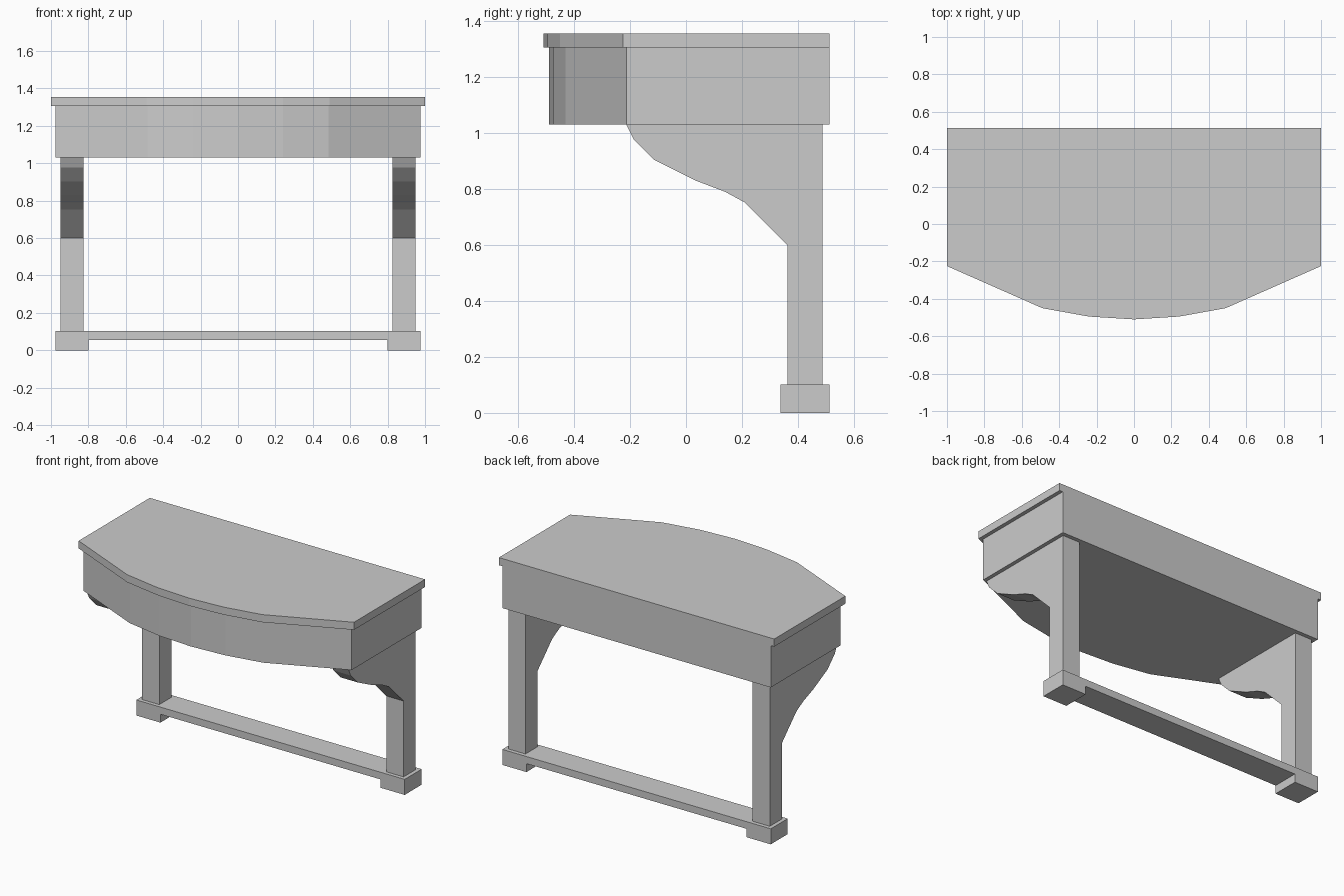
import bpy, bmesh
from mathutils import Vector

if "Cube" in bpy.data.objects:
    bpy.data.objects.remove(bpy.data.objects["Cube"])

grey = bpy.data.materials.new("plain grey")
grey.diffuse_color = (0.6, 0.6, 0.6, 1)
grey.use_nodes = True
grey.node_tree.nodes["Principled BSDF"].inputs["Base Color"].default_value = grey.diffuse_color


def prism(name, profile, to_3d, depth):
    """Extrude a flat profile, placed in space by to_3d, along the depth vector."""
    bm = bmesh.new()
    face = bm.faces.new([bm.verts.new(to_3d(a, b)) for a, b in profile])
    ext = bmesh.ops.extrude_face_region(bm, geom=[face])
    verts = [g for g in ext["geom"] if isinstance(g, bmesh.types.BMVert)]
    bmesh.ops.translate(bm, verts=verts, vec=Vector(depth))
    bmesh.ops.recalc_face_normals(bm, faces=bm.faces)
    mesh = bpy.data.meshes.new(name)
    bm.to_mesh(mesh)
    bm.free()
    mesh.materials.append(grey)
    obj = bpy.data.objects.new(name, mesh)
    bpy.context.collection.objects.link(obj)
    return obj


def mirrored(half):
    """Complete a half outline whose first point lies on x = 0."""
    return half + [(-x, v) for x, v in reversed(half) if x > 0]


# Bow-fronted slab: half outline from front centre round to the back corner
def bow(name, half, z, height):
    prism(name, mirrored(half), lambda x, y: (x, y, z), (0, 0, height))


bow("table_top", [(0, -0.51), (0.24, -0.495), (0.49, -0.45), (1, -0.225), (1, 0.513)],
    1.305, 0.05)
bow("apron", [(0, -0.49), (0.24, -0.475), (0.485, -0.43), (0.975, -0.213), (0.975, 0.513)],
    1.03, 0.275)

# Back legs with their curved front brackets, one per side
leg = [(0.487, 0.1), (0.487, 1.03), (-0.213, 1.03), (-0.187, 0.977), (-0.112, 0.903),
       (0.035, 0.83), (0.14, 0.79), (0.21, 0.752), (0.362, 0.6), (0.362, 0.1)]
for side, x0 in (("left", -0.95), ("right", 0.825)):
    prism(side + "_leg", leg, lambda y, z: (x0, y, z), (0.125, 0, 0))

# Base: two feet joined by a flush stretcher
base = [(0.8, 0.055), (0.8, 0), (0.975, 0), (0.975, 0.102)]
prism("base_rail", mirrored(base), lambda x, z: (x, 0.337, z), (0, 0.176, 0))
